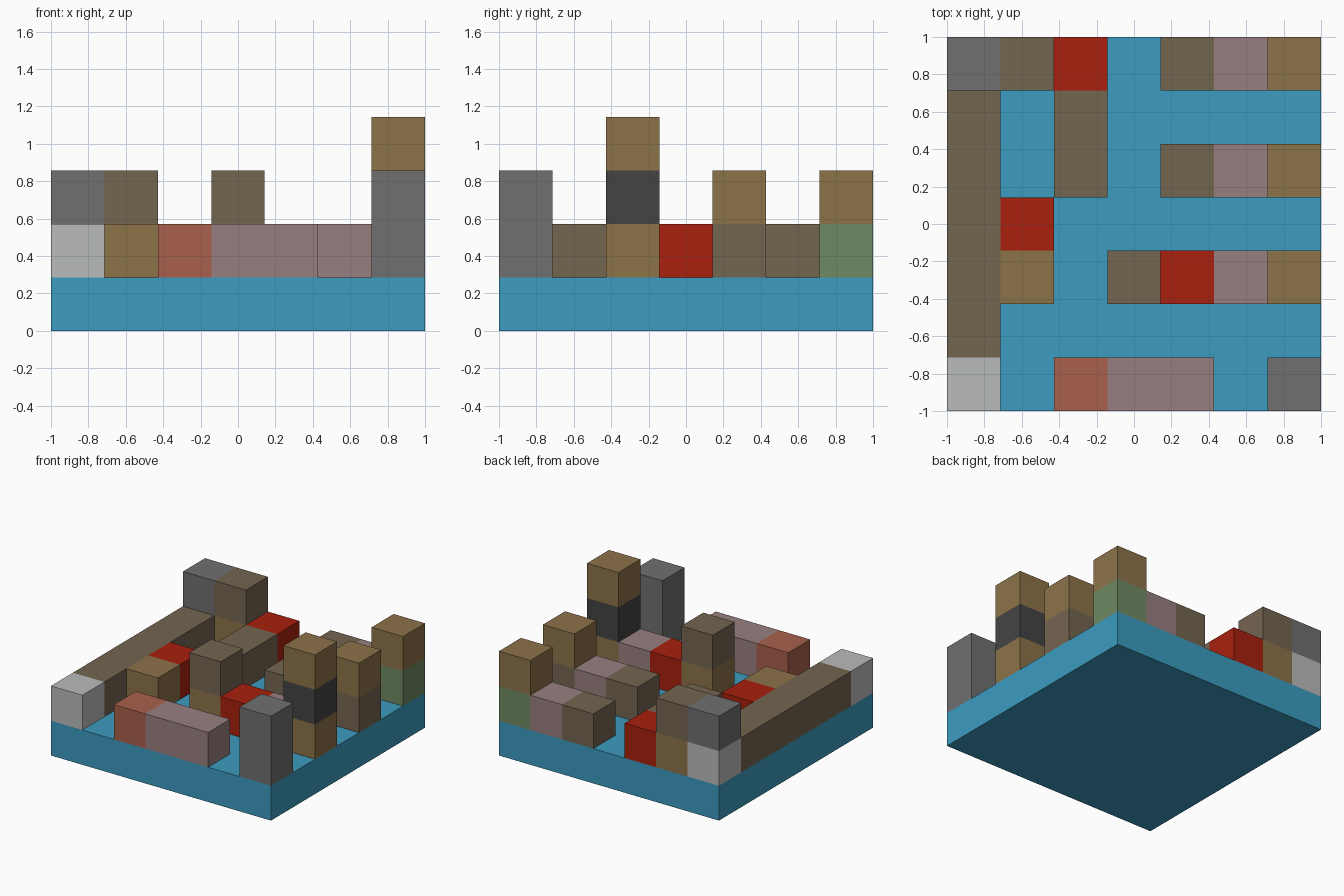
import bpy
import bmesh

cube = bpy.data.objects.get("Cube")
if cube:
    bpy.data.objects.remove(cube, do_unlink=True)

CELLS = 7
UNIT = 2 / CELLS


def linear(channel):
    c = int(channel, 16) / 255
    return c / 12.92 if c <= 0.04045 else ((c + 0.055) / 1.055) ** 2.4


def make_material(name, code):
    mat = bpy.data.materials.new(name)
    mat.use_nodes = True
    colour = (linear(code[:2]), linear(code[2:4]), linear(code[4:]), 1)
    mat.diffuse_color = colour
    node = next(n for n in mat.node_tree.nodes if n.type == "BSDF_PRINCIPLED")
    node.inputs["Base Color"].default_value = colour
    node.inputs["Roughness"].default_value = 0.9
    return mat


palette = {
    "blue": "3C9CC0", "grey": "707070", "brown": "746550", "tan": "8C7349",
    "mauve": "987F80", "pale grey": "BABCBB", "charcoal": "444444",
    "green": "708A62", "red": "A8200E", "terracotta": "A9604B",
}
materials = {name: make_material(name, code) for name, code in palette.items()}


def block(name, colour, col, row, level=1, wide=1, deep=1, tall=1):
    """Flat-faced block placed on the grid, measured in cells."""
    size = (wide, deep, tall)
    corner = (col - CELLS / 2, row - CELLS / 2, level)
    bm = bmesh.new()
    bmesh.ops.create_cube(bm, size=1)
    for v in bm.verts:
        for i in range(3):
            v.co[i] = (corner[i] + (v.co[i] + 0.5) * size[i]) * UNIT
    mesh = bpy.data.meshes.new(name)
    bm.to_mesh(mesh)
    bm.free()
    mesh.materials.append(materials[colour])
    bpy.context.collection.objects.link(bpy.data.objects.new(name, mesh))


def tower(name, col, row, *colours):
    """Stack of single blocks, listed from the bottom up."""
    for level, colour in enumerate(colours, 1):
        block(f"{name}_{level}", colour, col, row, level)


# Base slab
block("base", "blue", 0, 0, level=0, wide=CELLS, deep=CELLS)

# Long walls
block("right_wall", "brown", 0, 1, deep=5)
block("inner_wall", "brown", 2, 4, deep=2)
block("front_wall", "mauve", 3, 0, wide=2)

# Front row
tower("front_right_corner", 0, 0, "pale grey")
tower("front_wall_end", 2, 0, "terracotta")
block("front_left_pillar", "grey", 6, 0, tall=2)

# Second row of towers
tower("low_tan_block", 1, 2, "tan")
tower("middle_tower", 3, 2, "tan", "brown")
tower("middle_red_block", 4, 2, "red")
tower("middle_link", 5, 2, "mauve")
tower("tall_tower", 6, 2, "tan", "charcoal", "tan")

# Inner blocks
tower("inner_red_block", 1, 3, "red")
tower("inner_brown_block", 4, 4, "brown")
tower("inner_link", 5, 4, "mauve")
tower("left_tower", 6, 4, "brown", "tan")

# Back row
tower("back_right_corner", 0, 6, "pale grey", "grey")
tower("back_right_tower", 1, 6, "tan", "brown")
tower("back_red_block", 2, 6, "red")
tower("back_brown_block", 4, 6, "brown")
tower("back_link", 5, 6, "mauve")
tower("back_left_tower", 6, 6, "green", "tan")
